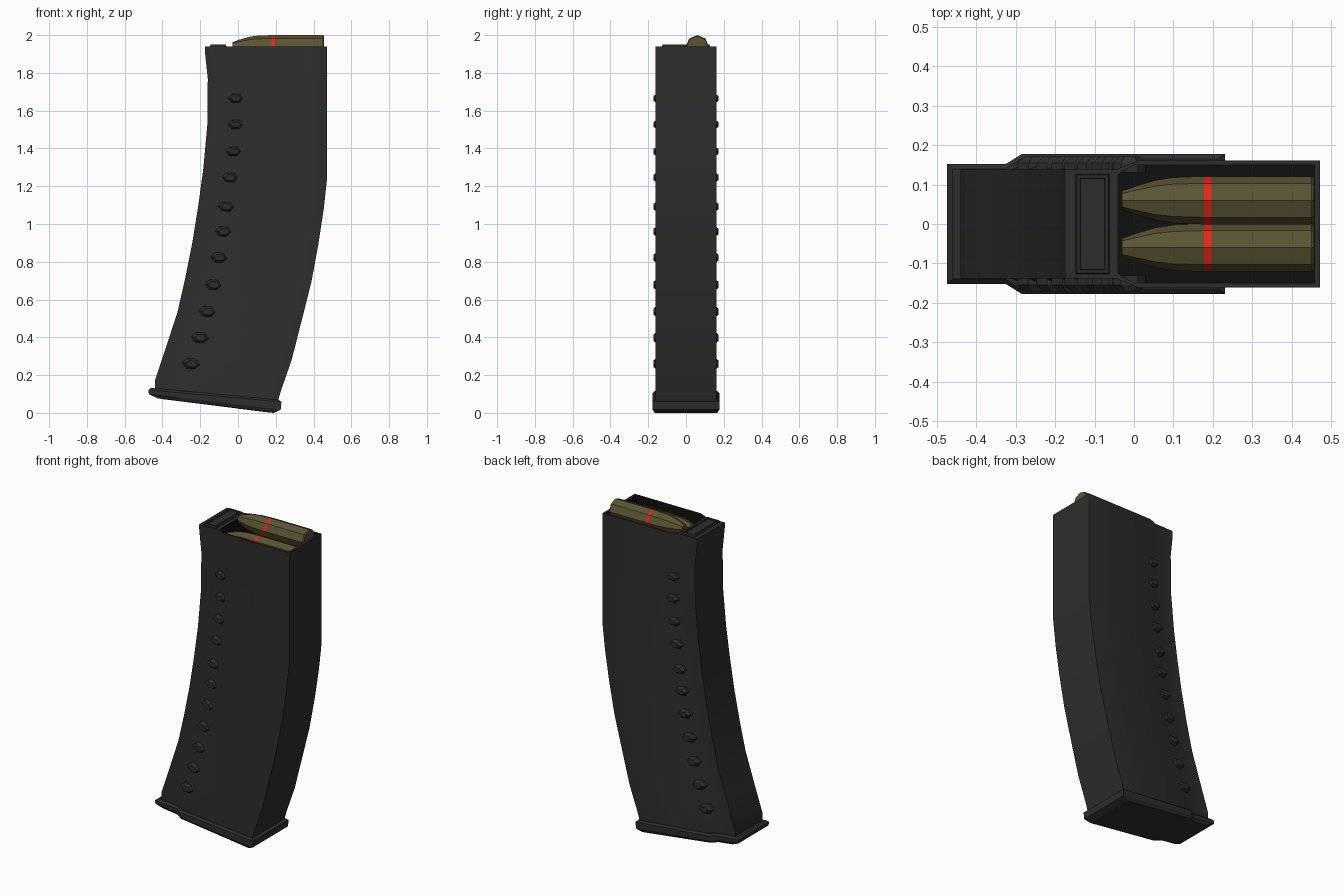
import bpy, bmesh, math
from mathutils import Vector

if "Cube" in bpy.data.objects:
    bpy.data.objects.remove(bpy.data.objects["Cube"])

def material(name, r, g, b):
    m = bpy.data.materials.new(name)
    m.diffuse_color = (r, g, b, 1)
    m.use_nodes = True
    m.node_tree.nodes["Principled BSDF"].inputs["Base Color"].default_value = m.diffuse_color
    return m

CHARCOAL = material("charcoal polymer", 0.027, 0.027, 0.028)
BLACK = material("cavity black", 0.005, 0.005, 0.005)
OLIVE = material("olive casing", 0.105, 0.09, 0.034)
RED = material("red band", 0.85, 0.02, 0.008)

def finish(name, bm, mats, angle=None):
    bmesh.ops.recalc_face_normals(bm, faces=bm.faces)
    me = bpy.data.meshes.new(name)
    bm.to_mesh(me)
    bm.free()
    for m in mats:
        me.materials.append(m)
    ob = bpy.data.objects.new(name, me)
    bpy.context.collection.objects.link(ob)
    if angle:
        bpy.ops.object.select_all(action='DESELECT')
        ob.select_set(True)
        bpy.context.view_layer.objects.active = ob
        bpy.ops.object.shade_smooth_by_angle(angle=math.radians(angle))
    return ob

def add_ring(bm, points):
    return [bm.verts.new(p) for p in points]

def bridge(bm, a, b, mat=0):
    n = len(a)
    for i in range(n):
        j = (i + 1) % n
        bm.faces.new((a[i], a[j], b[j], b[i])).material_index = mat

def mirrored(half):
    """Close a half outline by mirroring it across y = 0."""
    return half + [(x, -y, z) for x, y, z in reversed(half)]

# Curved body: stations of (front x, front z, rear x, rear z)
stations = [(-0.44, 0.10, 0.207, 0.045), (-0.44, 0.17, 0.225, 0.11),
            (-0.385, 0.335, 0.284, 0.28), (-0.32, 0.535, 0.34, 0.50),
            (-0.28, 0.71, 0.388, 0.69), (-0.242, 0.90, 0.425, 0.89),
            (-0.21, 1.10, 0.454, 1.08), (-0.184, 1.29, 0.472, 1.245),
            (-0.162, 1.53, 0.472, 1.53), (-0.160, 1.77, 0.472, 1.77),
            (-0.175, 1.91, 0.472, 1.91), (-0.175, 1.94, 0.472, 1.94)]
NARROW, WIDE = 0.138, 0.161
bm = bmesh.new()
rings = []
for xf, zf, xr, zr in stations:
    f, r = Vector((xf, zf)), Vector((xr, zr))
    d = (r - f).normalized()
    a, b = f + d * 0.13, f + d * 0.185
    half = [(f.x, -NARROW, f.y), (a.x, -NARROW, a.y), (b.x, -WIDE, b.y), (r.x, -WIDE, r.y)]
    rings.append(add_ring(bm, mirrored(half)))
for lo, hi in zip(rings, rings[1:]):
    bridge(bm, lo, hi)
bm.faces.new(rings[0])
# Open mouth with thin walls and a dark floor
mouth = [(-0.04, -0.126), (0.0, -0.149), (0.457, -0.149)]
rim = add_ring(bm, mirrored([(x, y, 1.94) for x, y in mouth]))
deep = add_ring(bm, mirrored([(x, y, 1.5) for x, y in mouth]))
top = rings[-1]
bm.faces.new((top[0], top[1], rim[0], rim[5], top[6], top[7]))
for i in range(5):
    bm.faces.new((top[i + 1], top[i + 2], rim[i + 1], rim[i]))
bridge(bm, rim, deep, 1)
bm.faces.new(deep).material_index = 1
finish("magazine_body", bm, [CHARCOAL, BLACK], 25)

# Raised plate with a sunken middle on the front of the mouth
bm = bmesh.new()
def rectangle(x0, x1, w, z):
    return add_ring(bm, [(x0, -w, z), (x1, -w, z), (x1, w, z), (x0, w, z)])
layers = [rectangle(-0.15, -0.06, 0.128, 1.935), rectangle(-0.145, -0.065, 0.124, 1.951),
          rectangle(-0.137, -0.073, 0.117, 1.951), rectangle(-0.135, -0.075, 0.115, 1.944)]
for lo, hi in zip(layers, layers[1:]):
    bridge(bm, lo, hi)
bm.faces.new(layers[0])
bm.faces.new(layers[-1])
finish("mouth_front_plate", bm, [CHARCOAL])

# Base plate: tilted, narrower at the front, chamfered underneath
bm = bmesh.new()
def base_ring(x0, x1, inset, z0, z1):
    outline = [(x0, 0.152), (-0.325, 0.152), (-0.285, 0.177), (x1, 0.177)]
    return add_ring(bm, mirrored(
        [(x, inset - y, z0 + (z1 - z0) * (x - x0) / (x1 - x0)) for x, y in outline]))
layers = [base_ring(-0.46, 0.215, 0.012, 0.135, 0.072),
          base_ring(-0.474, 0.23, 0.0, 0.124, 0.062),
          base_ring(-0.472, 0.226, 0.0, 0.102, 0.02),
          base_ring(-0.425, 0.19, 0.012, 0.08, 0.003),
          base_ring(-0.40, 0.165, 0.03, 0.076, 0.005)]
for lo, hi in zip(layers, layers[1:]):
    bridge(bm, lo, hi)
bm.faces.new(layers[0])
bm.faces.new(layers[-1])
low = min(v.co.z for v in bm.verts)
for v in bm.verts:
    v.co.z -= low
finish("base_plate", bm, [CHARCOAL])

# Grip ribs: hexagonal studs along the step on both sides
ribs = [(-0.012, 1.665), (-0.012, 1.527), (-0.023, 1.384), (-0.04, 1.246), (-0.06, 1.092),
        (-0.076, 0.96), (-0.098, 0.822), (-0.128, 0.678), (-0.16, 0.536),
        (-0.198, 0.398), (-0.245, 0.26)]
for side, label in ((-1, "near"), (1, "far")):
    bm = bmesh.new()
    for k, (cx, cz) in enumerate(ribs):
        size = 0.041 + 0.001 * k
        tilt = -0.012 * k
        def hexagon(scale, y):
            pts = []
            for px, pz in ((-1, 0), (-0.5, 0.5), (0.5, 0.5), (1, 0), (0.5, -0.5), (-0.5, -0.5)):
                px, pz = px * size * scale, pz * size * scale * 1.1
                pts.append((cx + px * math.cos(tilt) - pz * math.sin(tilt), side * y,
                            cz + px * math.sin(tilt) + pz * math.cos(tilt)))
            return add_ring(bm, pts)
        a, b, c = hexagon(1.0, 0.13), hexagon(1.0, 0.155), hexagon(0.6, 0.171)
        bridge(bm, a, b)
        bridge(bm, b, c)
        bm.faces.new(a)
        bm.faces.new(c)
    finish(label + "_side_ribs", bm, [CHARCOAL])

# Cartridges: eight-sided revolved profile (x, radius) with a red band
profile = [(-0.03, 0.024), (0.005, 0.036), (0.055, 0.051), (0.10, 0.058), (0.178, 0.061),
           (0.196, 0.061), (0.45, 0.061), (0.456, 0.056)]
for name, cy, cz in (("upper_cartridge", 0.06, 1.939), ("lower_cartridge", -0.06, 1.875)):
    bm = bmesh.new()
    rings = [add_ring(bm, [(x, cy + r * math.cos(i * math.pi / 4), cz + r * math.sin(i * math.pi / 4))
                           for i in range(8)]) for x, r in profile]
    for i in range(len(rings) - 1):
        bridge(bm, rings[i], rings[i + 1], 1 if i == 4 else 0)
    bm.faces.new(rings[0])
    bm.faces.new(rings[-1])
    finish(name, bm, [OLIVE, RED])
